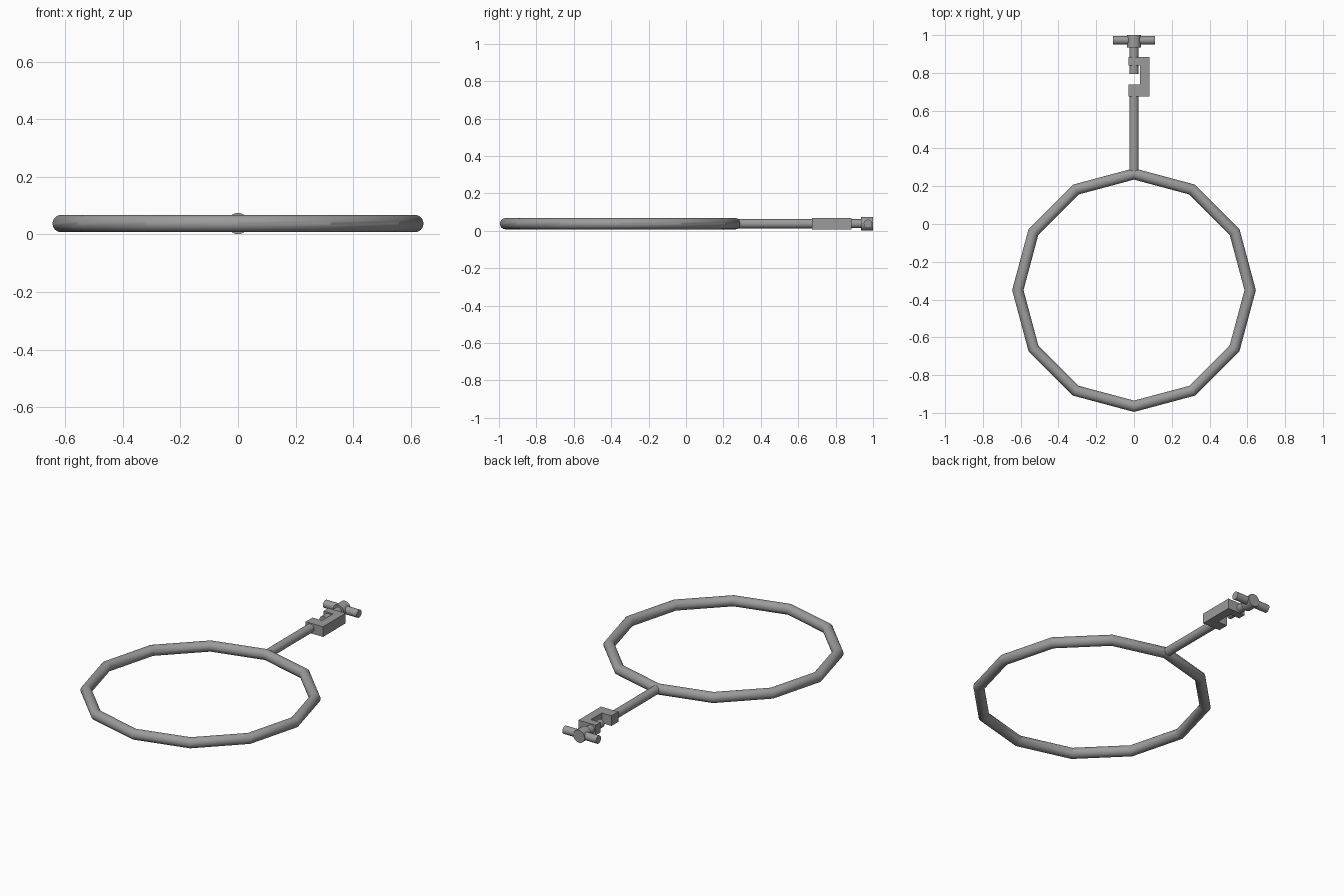
import bpy, bmesh, math
from mathutils import Matrix, Vector

cube = bpy.data.objects.get("Cube")
if cube:
    bpy.data.objects.remove(cube, do_unlink=True)

GREY = (0.33, 0.33, 0.33, 1)
Z = 0.038          # height of the common axis
RING_Y = -0.35     # ring centre

mat = bpy.data.materials.new("grey metal")
mat.use_nodes = True
mat.diffuse_color = GREY
mat.node_tree.nodes["Principled BSDF"].inputs["Base Color"].default_value = GREY


def finish(name, bm, smooth=True):
    bmesh.ops.recalc_face_normals(bm, faces=bm.faces[:])
    mesh = bpy.data.meshes.new(name)
    bm.to_mesh(mesh)
    bm.free()
    mesh.materials.append(mat)
    ob = bpy.data.objects.new(name, mesh)
    bpy.context.collection.objects.link(ob)
    if smooth:
        bpy.ops.object.select_all(action='DESELECT')
        ob.select_set(True)
        bpy.context.view_layer.objects.active = ob
        bpy.ops.object.shade_smooth_by_angle(angle=math.radians(28))
    return ob


def rod(name, start, end, radius):
    a, b = Vector(start), Vector(end)
    turn = (b - a).to_track_quat('Z', 'Y').to_matrix().to_4x4()
    bm = bmesh.new()
    bmesh.ops.create_cone(bm, cap_ends=True, segments=24, radius1=radius, radius2=radius,
                          depth=(b - a).length, matrix=Matrix.Translation((a + b) / 2) @ turn)
    return finish(name, bm)


# Twelve-sided hoop with a round tube section
bm = bmesh.new()
SIDES, ROUND = 12, 24
loops = []
for i in range(SIDES):
    a = math.tau * i / SIDES
    loop = []
    for j in range(ROUND):
        t = math.tau * j / ROUND
        r = 0.615 + 0.03 * math.cos(t)
        loop.append(bm.verts.new((r * math.cos(a), RING_Y + r * math.sin(a), Z + 0.03 * math.sin(t))))
    loops.append(loop)
for i in range(SIDES):
    p, q = loops[i], loops[(i + 1) % SIDES]
    for j in range(ROUND):
        k = (j + 1) % ROUND
        bm.faces.new((p[j], q[j], q[k], p[k]))
finish("hoop", bm)

# Stem from the hoop to the clamp
rod("stem", (0, 0.265, Z), (0, 0.69, Z), 0.025)

# C-shaped clamp body, extruded upwards
outline = [(-0.03, 0.675), (0.083, 0.675), (0.083, 0.885), (-0.03, 0.885),
           (-0.03, 0.84), (0.033, 0.84), (0.033, 0.738), (-0.03, 0.738)]
bm = bmesh.new()
face = bm.faces.new([bm.verts.new((x, y, Z - 0.03)) for x, y in outline])
top = bmesh.ops.extrude_face_region(bm, geom=[face])
bmesh.ops.translate(bm, vec=(0, 0, 0.06),
                    verts=[v for v in top["geom"] if isinstance(v, bmesh.types.BMVert)])
finish("clamp_body", bm, smooth=False)

# Clamp screw, its hub and the cross handle
rod("clamp_screw", (0, 0.795, Z), (0, 0.99, Z), 0.024)
rod("screw_hub", (0, 0.935, Z), (0, 1.0, Z), 0.037)
rod("cross_handle", (-0.11, 0.973, Z), (0.11, 0.973, Z), 0.023)
